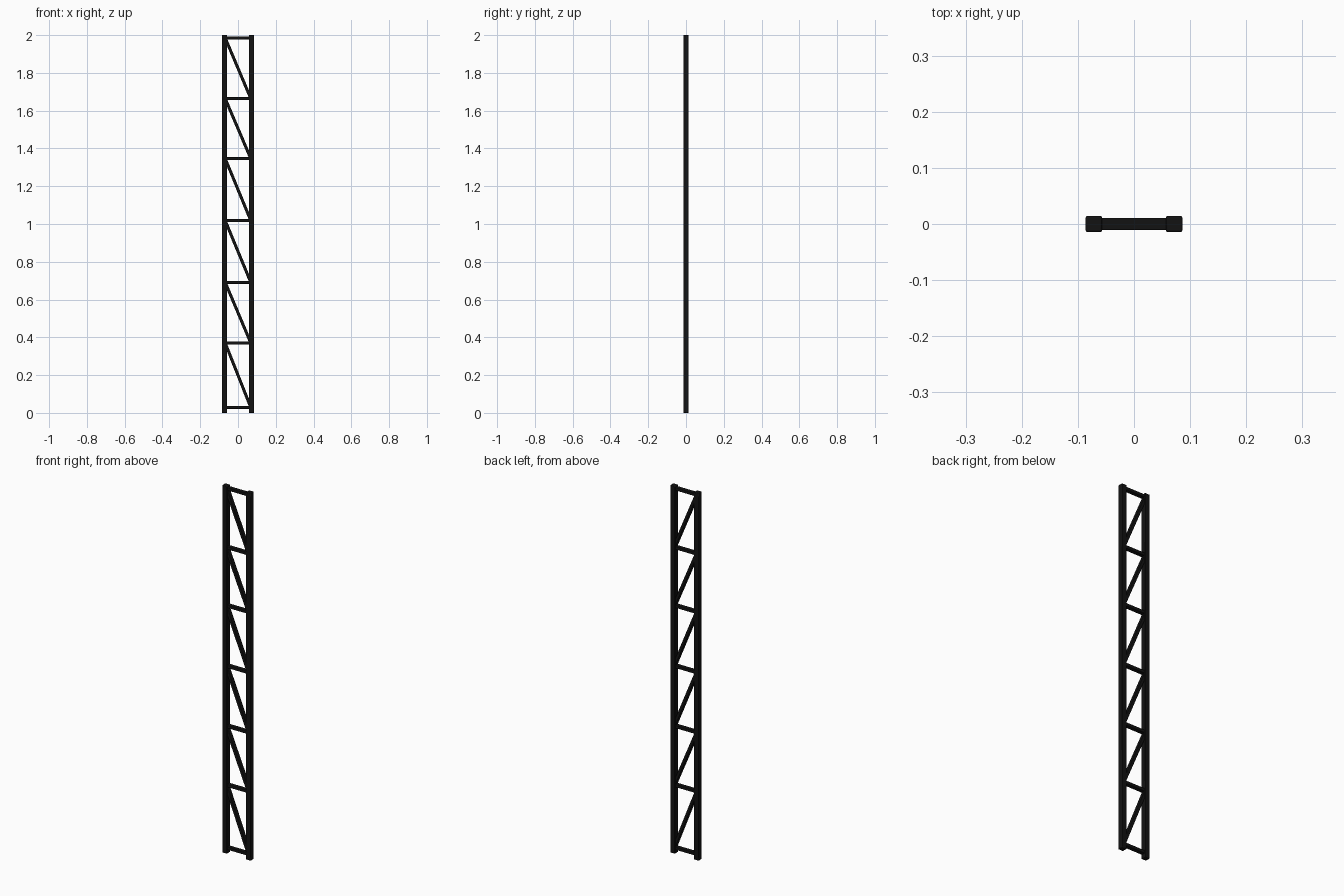
import bpy
from mathutils import Vector

if "Cube" in bpy.data.objects:
    bpy.data.objects.remove(bpy.data.objects["Cube"])

POST_X, POST_W = 0.0715, 0.029
RUNGS = [0.029, 0.370, 0.691, 1.018, 1.346, 1.664, 1.985]

black = bpy.data.materials.new("black_paint")
black.diffuse_color = (0.006, 0.006, 0.006, 1)
black.use_nodes = True
black.node_tree.nodes["Principled BSDF"].inputs["Base Color"].default_value = black.diffuse_color


def bar(name, a, b, width, depth, bevel):
    """Rectangular bar from a to b lying in the xz plane."""
    a, b = Vector(a), Vector(b)
    bpy.ops.mesh.primitive_cube_add(size=1)
    ob = bpy.context.object
    ob.name = name
    d = (b - a).normalized()
    side = Vector((0, 1, 0)).cross(d)
    center = (a + b) / 2
    for v in ob.data.vertices:
        x, y, z = v.co
        v.co = center + side * (x * width) + Vector((0, y * depth, 0)) + d * (z * (b - a).length)
    mod = ob.modifiers.new("edge_bevel", "BEVEL")
    mod.width = bevel
    mod.segments = 2
    ob.data.materials.append(black)
    bpy.ops.object.shade_smooth_by_angle()
    return ob


# Two upright posts
for side, s in (("left", -1), ("right", 1)):
    bar(f"{side}_post", (s * POST_X, 0, 0), (s * POST_X, 0, 2), POST_W, POST_W, 0.003)

# Horizontal rungs
for i, z in enumerate(RUNGS):
    bar(f"rung_{i + 1}", (-POST_X + 0.005, 0, z), (POST_X - 0.005, 0, z), 0.016, 0.022, 0.002)

# Diagonal braces, high on the left and low on the right
for i, (lo, hi) in enumerate(zip(RUNGS, RUNGS[1:])):
    bar(f"brace_{i + 1}", (-POST_X + 0.005, 0, hi - 0.003), (POST_X - 0.005, 0, lo + 0.003),
        0.016, 0.022, 0.002)
